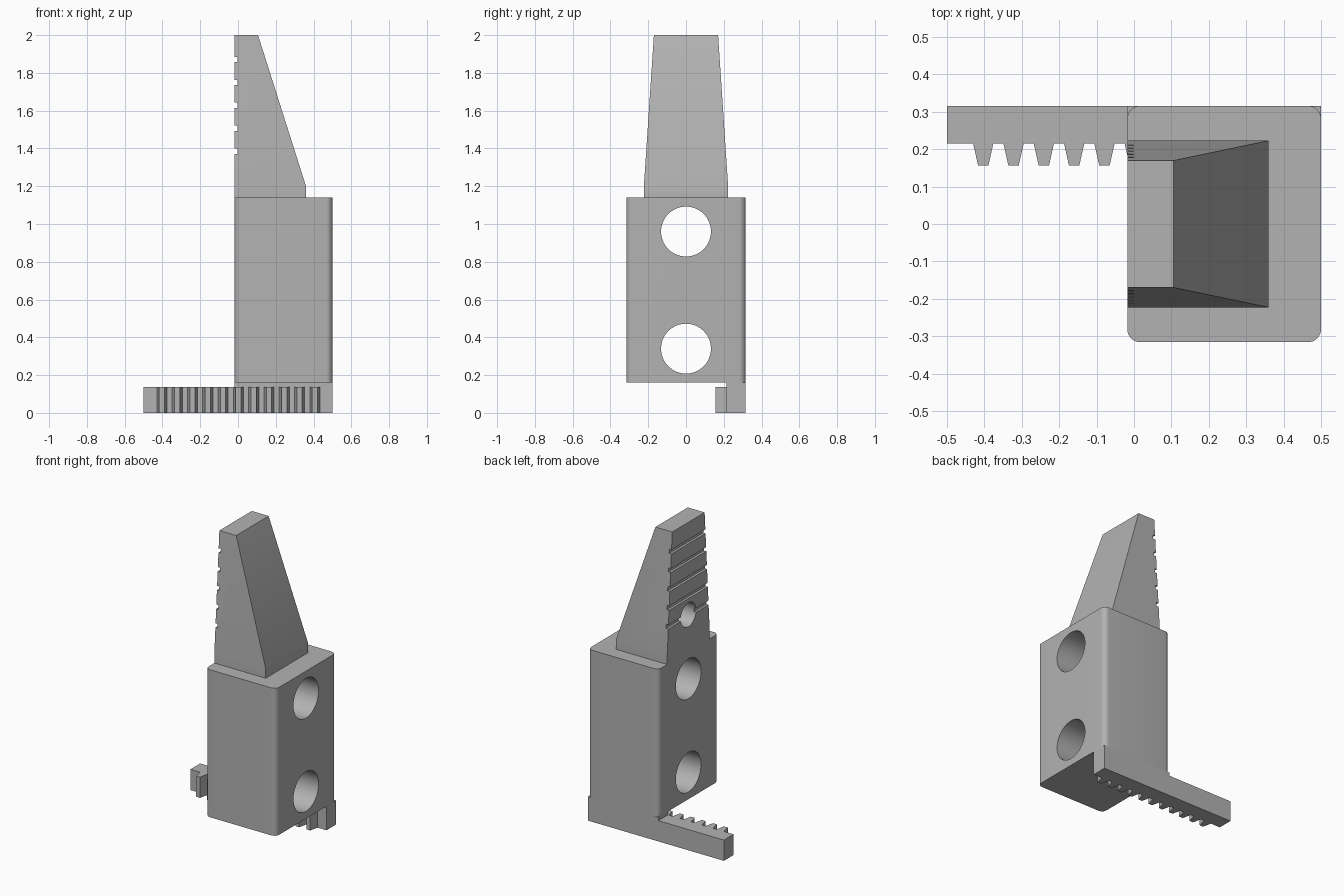
import bpy, bmesh, math
from mathutils import Matrix

cube = bpy.data.objects.get("Cube")
if cube:
    bpy.data.objects.remove(cube, do_unlink=True)

grey = bpy.data.materials.new("plain_grey")
grey.use_nodes = True
colour = (0.45, 0.45, 0.45, 1)
grey.diffuse_color = colour
grey.node_tree.nodes["Principled BSDF"].inputs["Base Color"].default_value = colour

LEFT, RIGHT, DEPTH = -0.018, 0.5, 0.316   # body side faces and half depth
RACK_ROOT, RACK_TIP = 0.215, 0.157
RACK_TOP, BODY_BOTTOM, BODY_TOP = 0.138, 0.16, 1.14


def finish(name, bm):
    bmesh.ops.recalc_face_normals(bm, faces=bm.faces)
    mesh = bpy.data.meshes.new(name)
    bm.to_mesh(mesh)
    bm.free()
    mesh.materials.append(grey)
    obj = bpy.data.objects.new(name, mesh)
    bpy.context.collection.objects.link(obj)
    return obj


def loft(name, sections):
    """Join (height, outline) sections from bottom to top into a closed solid."""
    bm = bmesh.new()
    rings = [[bm.verts.new((x, y, z)) for x, y in pts] for z, pts in sections]
    for low, high in zip(rings, rings[1:]):
        for i in range(len(low)):
            j = (i + 1) % len(low)
            bm.faces.new((low[i], low[j], high[j], high[i]))
    bm.faces.new(rings[0][::-1])
    bm.faces.new(rings[-1])
    return finish(name, bm)


def rect(x0, x1, y0, y1):
    return [(x0, y0), (x1, y0), (x1, y1), (x0, y1)]


def rounded_rect(x0, x1, y0, y1, r, steps=8):
    pts = []
    centres = [(x1 - r, y1 - r), (x0 + r, y1 - r), (x0 + r, y0 + r), (x1 - r, y0 + r)]
    for k, (cx, cy) in enumerate(centres):
        for s in range(steps + 1):
            a = (k + s / steps) * math.pi / 2
            pts.append((cx + r * math.cos(a), cy + r * math.sin(a)))
    return pts


def hole_cutter(x0, x1, z, radius):
    bm = bmesh.new()
    place = Matrix.Translation(((x0 + x1) / 2, 0, z)) @ Matrix.Rotation(math.pi / 2, 4, "Y")
    bmesh.ops.create_cone(bm, cap_ends=True, segments=64, radius1=radius,
                          radius2=radius, depth=x1 - x0, matrix=place)
    return finish("hole_cutter", bm)


def cut(obj, cutters):
    bpy.context.view_layer.objects.active = obj
    for cutter in cutters:
        cutter.hide_render = True
        mod = obj.modifiers.new("cut", "BOOLEAN")
        mod.operation, mod.solver, mod.object = "DIFFERENCE", "EXACT", cutter
        bpy.ops.object.modifier_apply(modifier=mod.name)
        bpy.data.objects.remove(cutter, do_unlink=True)


def smooth(obj):
    bpy.ops.object.select_all(action="DESELECT")
    obj.select_set(True)
    bpy.context.view_layer.objects.active = obj
    bpy.ops.object.shade_smooth_by_angle(angle=math.radians(20))


# Body block with rounded upright edges and two through holes
outline = rounded_rect(LEFT, RIGHT, -DEPTH, DEPTH, 0.035)
body = loft("body_block", [(BODY_BOTTOM, outline), (BODY_TOP, outline)])
cut(body, [hole_cutter(LEFT - 0.1, RIGHT + 0.1, z, 0.132) for z in (0.34, 0.96)])
smooth(body)

# Tapered finger with grip grooves and a blind hole on its flat face
foot = rect(LEFT, 0.36, -0.223, 0.223)
tip = rect(LEFT, 0.106, -0.17, 0.17)
finger = loft("gripper_finger", [(BODY_TOP, foot), (1.2, foot), (2.0, tip)])
cutters = []
for i in range(5):
    z = 1.385 + i * 0.1215
    groove = rect(LEFT - 0.1, LEFT + 0.016, -0.4, 0.4)
    cutters.append(loft("groove_cutter", [(z - 0.014, groove), (z + 0.014, groove)]))
cutters.append(hole_cutter(LEFT - 0.1, LEFT + 0.15, 1.385, 0.08))
cut(finger, cutters)
smooth(finger)

# Toothed rack along the back edge
rack = [(-0.5, DEPTH), (-0.5, RACK_ROOT)]
for i in range(11):
    x = -0.403 + i * 0.081
    rack += [(x - 0.027, RACK_ROOT), (x - 0.014, RACK_TIP),
             (x + 0.014, RACK_TIP), (x + 0.027, RACK_ROOT)]
rack += [(RIGHT, RACK_ROOT), (RIGHT, DEPTH)]
loft("gear_rack", [(0, rack), (RACK_TOP, rack)])

# Spacer joining the rack to the body
spacer = rect(LEFT, RIGHT, RACK_ROOT, DEPTH)
loft("rack_spacer", [(RACK_TOP, spacer), (BODY_BOTTOM, spacer)])
